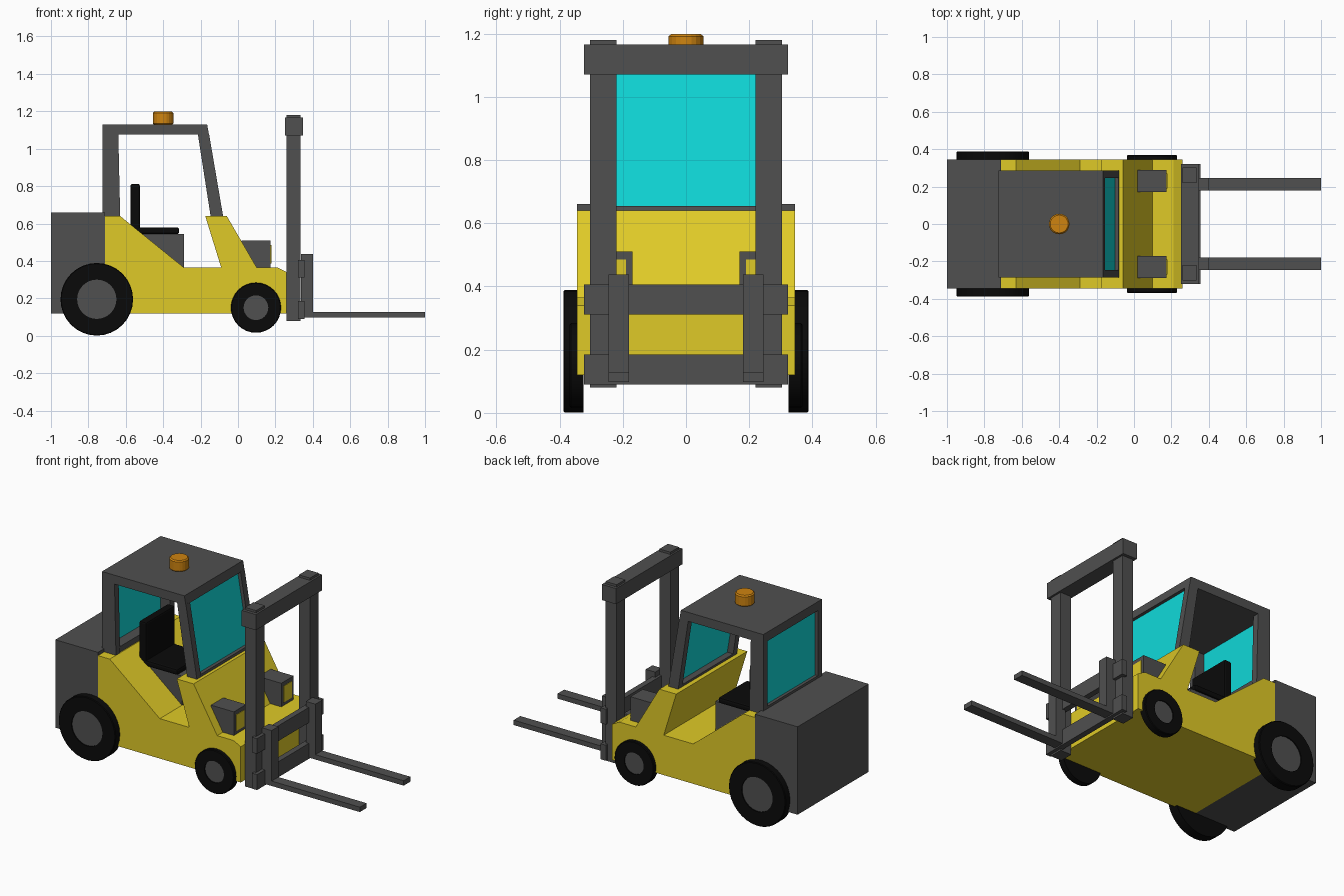
import bpy, bmesh, math

cube = bpy.data.objects.get("Cube")
if cube:
    bpy.data.objects.remove(cube, do_unlink=True)


def material(name, r, g, b):
    m = bpy.data.materials.new(name)
    m.use_nodes = True
    m.diffuse_color = (r, g, b, 1)
    m.node_tree.nodes["Principled BSDF"].inputs["Base Color"].default_value = (r, g, b, 1)
    return m


YELLOW = material("yellow_paint", 0.74, 0.59, 0.02)
GREY = material("dark_grey_metal", 0.08, 0.08, 0.08)
BLACK = material("black_rubber", 0.003, 0.003, 0.003)
GLASS = material("cyan_glass", 0.005, 0.69, 0.69)
ORANGE = material("orange_beacon", 0.62, 0.23, 0.005)


def finish(name, bm, mat, bevel=0):
    bmesh.ops.recalc_face_normals(bm, faces=bm.faces)
    me = bpy.data.meshes.new(name)
    bm.to_mesh(me)
    bm.free()
    me.materials.append(mat)
    ob = bpy.data.objects.new(name, me)
    bpy.context.scene.collection.objects.link(ob)
    if bevel:
        mod = ob.modifiers.new("bevel", "BEVEL")
        mod.width = bevel
        mod.segments = 2
    return ob


def prism(name, profile, y0, y1, mat, bevel=0):
    """Extrude a side profile of (x, z) points from y0 to y1."""
    bm = bmesh.new()
    face = bm.faces.new([bm.verts.new((x, y0, z)) for x, z in profile])
    ext = bmesh.ops.extrude_face_region(bm, geom=[face])["geom"]
    verts = [v for v in ext if isinstance(v, bmesh.types.BMVert)]
    bmesh.ops.translate(bm, verts=verts, vec=(0, y1 - y0, 0))
    return finish(name, bm, mat, bevel)


def box(name, x, y, z, mat, bevel=0):
    profile = [(x[0], z[0]), (x[1], z[0]), (x[1], z[1]), (x[0], z[1])]
    return prism(name, profile, y[0], y[1], mat, bevel)


def sides(y):
    """Yield a name prefix and y range for each side."""
    yield "left", y
    yield "right", (-y[1], -y[0])


def disc(name, x, z, rings, mat):
    """Lathe (radius, y) rings around a sideways axle."""
    bm = bmesh.new()
    n = 32
    loops = [[bm.verts.new((x + r * math.cos(math.tau * i / n), y,
                            z + r * math.sin(math.tau * i / n)))
              for i in range(n)] for r, y in rings]
    for a, b in zip(loops, loops[1:]):
        for i in range(n):
            j = (i + 1) % n
            bm.faces.new((a[i], a[j], b[j], b[i]))
    bm.faces.new(loops[0])
    bm.faces.new(loops[-1])
    ob = finish(name, bm, mat)
    bpy.ops.object.select_all(action="DESELECT")
    ob.select_set(True)
    bpy.context.view_layer.objects.active = ob
    bpy.ops.object.shade_smooth_by_angle(angle=math.radians(30))
    return ob


# Body and counterweight
prism("body", [(-0.71, 0.12), (0.26, 0.12), (0.26, 0.34), (0.21, 0.365), (0.10, 0.365),
               (-0.06, 0.64), (-0.175, 0.64), (-0.09, 0.365), (-0.29, 0.365),
               (-0.63, 0.64), (-0.71, 0.64)], -0.345, 0.345, YELLOW)
box("counterweight", (-1, -0.71), (-0.345, 0.345), (0.12, 0.66), GREY)

# Cab frame
prism("roof", [(-0.725, 1.13), (-0.165, 1.13), (-0.155, 1.075), (-0.725, 1.075)],
      -0.285, 0.285, GREY)
for side, y in sides((0.245, 0.285)):
    prism(side + "_rear_pillar", [(-0.725, 0.64), (-0.63, 0.64), (-0.64, 1.08), (-0.725, 1.08)],
          *y, GREY)
    prism(side + "_front_pillar", [(-0.145, 0.63), (-0.078, 0.63), (-0.155, 1.08), (-0.215, 1.08)],
          *y, GREY)
prism("windscreen_sill", [(-0.145, 0.63), (-0.078, 0.63), (-0.082, 0.655), (-0.149, 0.655)],
      -0.25, 0.25, GREY)
box("rear_window_sill", (-0.725, -0.635), (-0.25, 0.25), (0.64, 0.675), GREY)

# Windows
prism("windscreen", [(-0.108, 0.65), (-0.102, 0.65), (-0.175, 1.08), (-0.181, 1.08)],
      -0.25, 0.25, GLASS)
box("rear_window", (-0.706, -0.7), (-0.25, 0.25), (0.67, 1.08), GLASS)

# Beacon
bm = bmesh.new()
bmesh.ops.create_cone(bm, cap_ends=True, segments=20, radius1=0.055, radius2=0.055, depth=0.07)
bmesh.ops.translate(bm, verts=bm.verts, vec=(-0.4, 0, 1.163))
beacon = finish("beacon", bm, ORANGE)
bev = beacon.modifiers.new("bevel", "BEVEL")
bev.width = 0.007
bev.limit_method = "ANGLE"

# Seat
box("seat_base", (-0.51, -0.29), (-0.13, 0.13), (0.36, 0.545), GREY)
box("seat_cushion", (-0.575, -0.315), (-0.14, 0.14), (0.543, 0.58), BLACK, 0.012)
box("seat_back", (-0.575, -0.525), (-0.14, 0.14), (0.55, 0.812), BLACK, 0.01)

# Headlights
for side, y in sides((0.17, 0.29)):
    box(side + "_headlight_housing", (0.02, 0.175), y, (0.36, 0.51), GREY)
    box(side + "_headlight_lens", (0.174, 0.178), (y[0] + 0.02, y[1] - 0.02),
        (0.385, 0.485), YELLOW)

# Wheels
for axle, x, z, r, hub, outer in (("rear", -0.755, 0.195, 0.194, 0.105, 0.388),
                                  ("front", 0.096, 0.15, 0.134, 0.066, 0.368)):
    for side, s in (("left", 1), ("right", -1)):
        disc(f"{side}_{axle}_tyre", x, z,
             [(r, s * 0.325), (r, s * (outer - 0.004)), (r - 0.004, s * outer),
              (hub, s * outer), (hub, s * (outer - 0.012))], BLACK)
        disc(f"{side}_{axle}_hub", x, z,
             [(hub, s * 0.33), (hub, s * (outer - 0.006))], GREY)

# Mast
for side, y in sides((0.22, 0.303)):
    box(side + "_mast_post", (0.26, 0.335), y, (0.08, 1.18), GREY)
box("mast_top_beam", (0.25, 0.347), (-0.322, 0.322), (1.07, 1.166), GREY)

# Fork carriage and forks
for name, z in (("lower", (0.09, 0.185)), ("upper", (0.312, 0.406))):
    box(name + "_carriage_bar", (0.32, 0.355), (-0.322, 0.322), z, GREY)
for side, y in sides((0.18, 0.245)):
    prism(side + "_fork", [(0.336, 0.098), (1, 0.098), (1, 0.128), (0.4, 0.128),
                           (0.4, 0.438), (0.336, 0.438)], *y, GREY)
